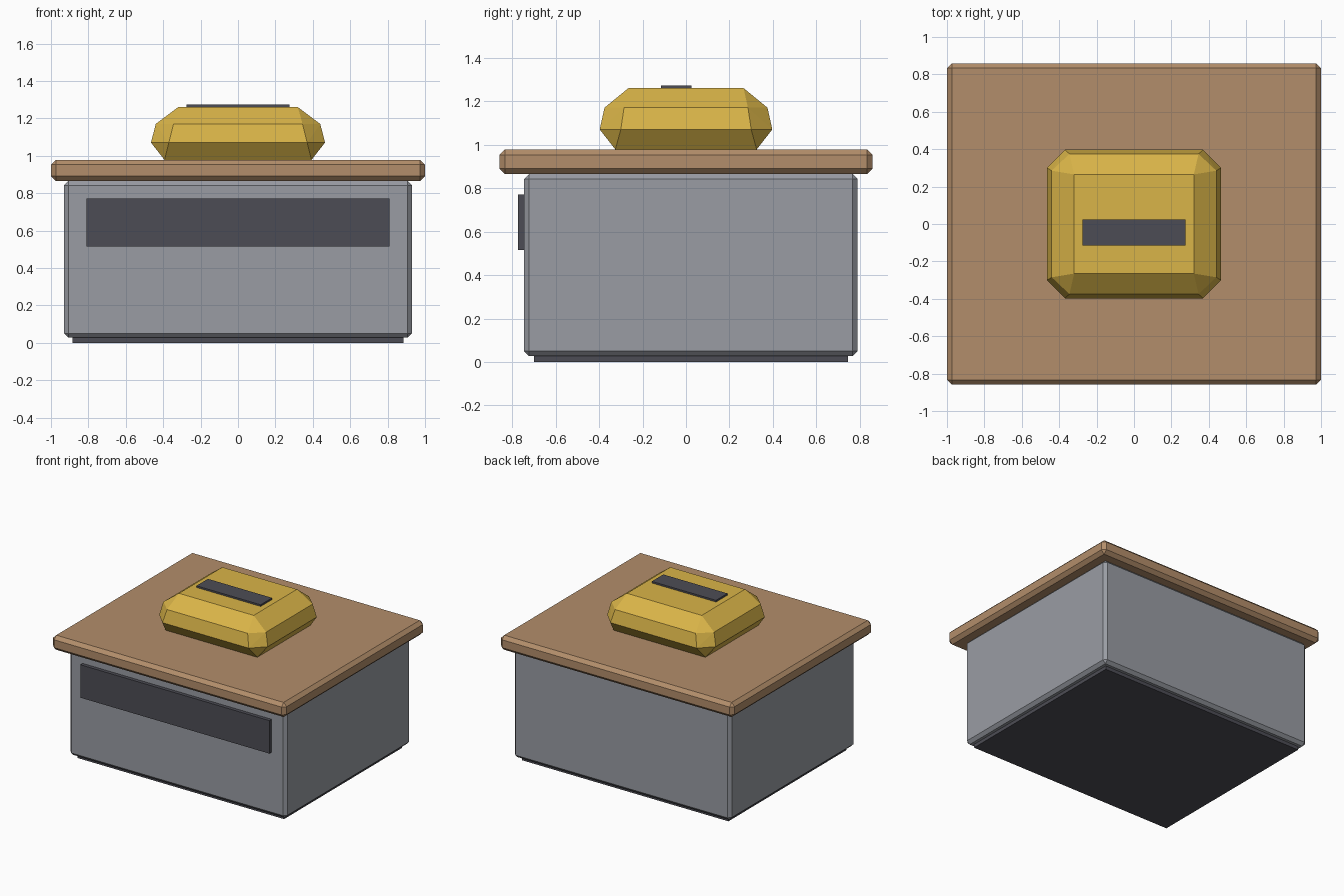
import bpy
import bmesh

cube = bpy.data.objects.get("Cube")
if cube:
    bpy.data.objects.remove(cube, do_unlink=True)


def material(name, color):
    m = bpy.data.materials.new(name)
    m.use_nodes = True
    m.diffuse_color = (*color, 1)
    for node in m.node_tree.nodes:
        if node.type == 'BSDF_PRINCIPLED':
            node.inputs["Base Color"].default_value = (*color, 1)
    return m


GREY = material("steel grey", (0.32, 0.335, 0.37))
DARK = material("charcoal", (0.073, 0.073, 0.09))
WOOD = material("tan wood", (0.45, 0.27, 0.145))
GOLD = material("gold", (0.70, 0.46, 0.065))


def finish(name, bm, mat):
    bmesh.ops.recalc_face_normals(bm, faces=bm.faces)
    mesh = bpy.data.meshes.new(name)
    bm.to_mesh(mesh)
    bm.free()
    mesh.materials.append(mat)
    obj = bpy.data.objects.new(name, mesh)
    bpy.context.scene.collection.objects.link(obj)
    return obj


def box(name, x, y, z, mat, bevel=0):
    """Box spanning -x..x and the given y and z ranges, with chamfered edges."""
    bm = bmesh.new()
    bmesh.ops.create_cube(bm, size=1)
    for v in bm.verts:
        v.co = (2 * x * v.co.x, y[v.co.y > 0], z[v.co.z > 0])
    if bevel:
        bmesh.ops.bevel(bm, geom=bm.edges[:], offset=bevel, segments=1,
                        affect='EDGES')
    return finish(name, bm, mat)


# Cabinet
box("base", 0.885, (-0.70, 0.745), (0, 0.04), DARK)
box("cabinet_body", 0.93, (-0.745, 0.79), (0.027, 0.865), GREY, 0.023)
box("front_panel", 0.81, (-0.773, -0.74), (0.515, 0.77), DARK)
box("table_top", 1.0, (-0.859, 0.859), (0.865, 0.978), WOOD, 0.026)

# Faceted casing: three chamfer points at each corner, mirrored in x and y
corner = [
    (0.32, 0.265, 1.26), (0.345, 0.375, 1.17), (0.44, 0.285, 1.17),
    (0.37, 0.397, 1.07), (0.465, 0.30, 1.07), (0.393, 0.325, 0.978),
]
bm = bmesh.new()
for sx in (-1, 1):
    for sy in (-1, 1):
        for px, py, pz in corner:
            bm.verts.new((sx * px, sy * py, pz))
bmesh.ops.convex_hull(bm, input=bm.verts[:])
bmesh.ops.dissolve_limit(bm, angle_limit=0.02, verts=bm.verts[:],
                         edges=bm.edges[:])
finish("casing", bm, GOLD)

# Dark bar on top of the casing
box("top_bar", 0.275, (-0.115, 0.025), (1.25, 1.273), DARK)
